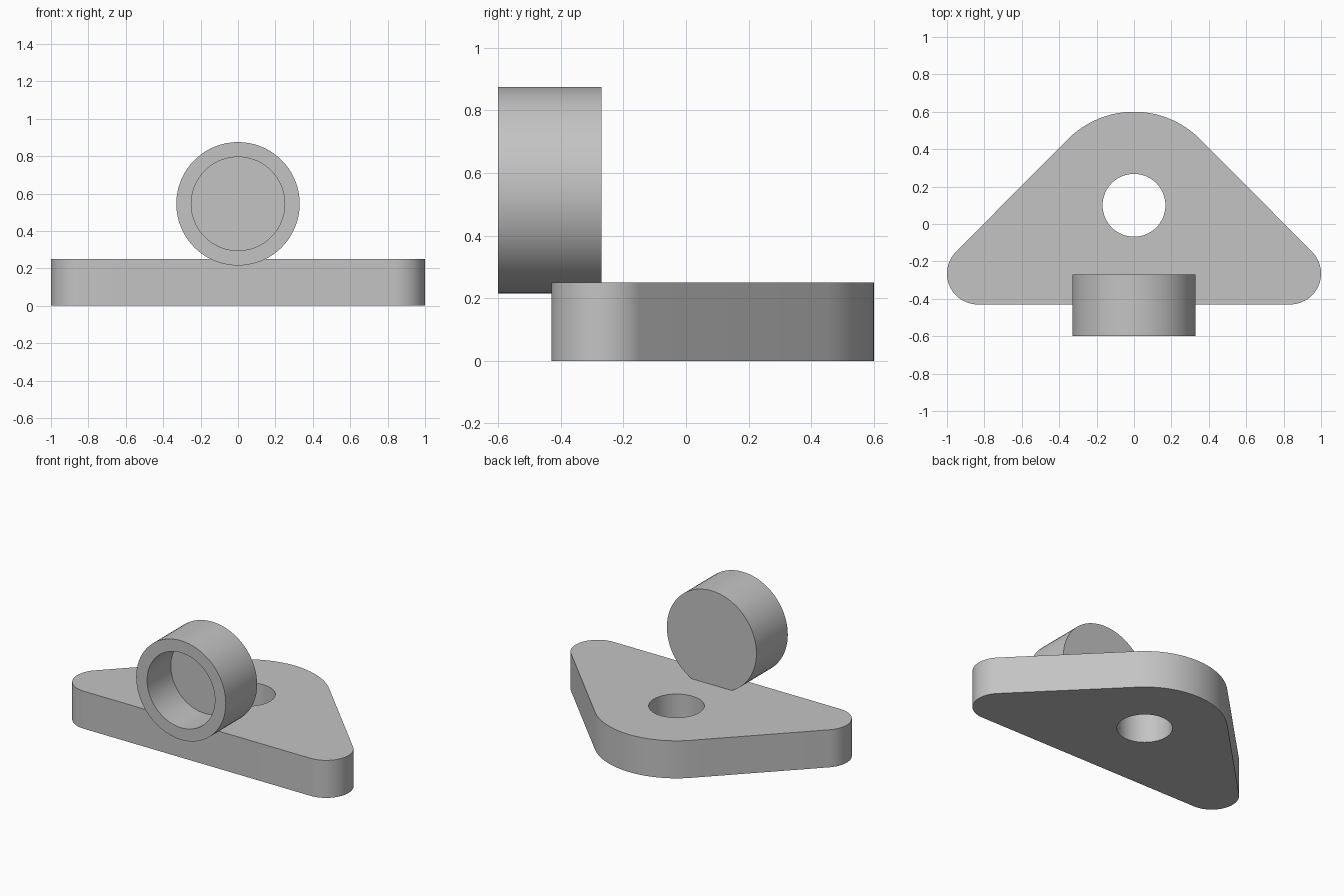
import bpy, bmesh, math
from mathutils import Vector

cube = bpy.data.objects.get("Cube")
if cube:
    bpy.data.objects.remove(cube, do_unlink=True)

# Single grey finish
grey = bpy.data.materials.new("plain_grey")
grey.use_nodes = True
colour = (0.55, 0.55, 0.55, 1)
grey.diffuse_color = colour
grey.node_tree.nodes["Principled BSDF"].inputs["Base Color"].default_value = colour


def finish(bm, name):
    """Turn a bmesh into a smooth object with sharp edges kept."""
    bmesh.ops.recalc_face_normals(bm, faces=bm.faces)
    mesh = bpy.data.meshes.new(name)
    bm.to_mesh(mesh)
    bm.free()
    mesh.materials.append(grey)
    obj = bpy.data.objects.new(name, mesh)
    bpy.context.collection.objects.link(obj)
    bpy.ops.object.select_all(action='DESELECT')
    obj.select_set(True)
    bpy.context.view_layer.objects.active = obj
    bpy.ops.object.shade_smooth_by_angle(angle=math.radians(30))
    return obj


def arc(cx, cy, radius, start, end, steps):
    angles = [math.radians(start + (end - start) * i / steps) for i in range(steps + 1)]
    return [Vector((cx + radius * math.cos(a), cy + radius * math.sin(a), 0)) for a in angles]


def add_loop(bm, points):
    verts = [bm.verts.new(p) for p in points]
    return [bm.edges.new((v, verts[i - 1])) for i, v in enumerate(verts)]


# Base plate: rounded triangle with a round through hole
HEIGHT = 0.25
outline = (arc(0, 0.1, 0.5, 45, 135, 32)
           + arc(-0.835, -0.265, 0.165, 135, 270, 24)
           + arc(0.835, -0.265, 0.165, -90, 45, 24))
hole = arc(0, 0.1, 0.168, 0, 360, 64)[:-1]
bm = bmesh.new()
edges = add_loop(bm, outline) + add_loop(bm, hole)
bmesh.ops.triangle_fill(bm, edges=edges, use_beauty=True, normal=(0, 0, 1))
top = bmesh.ops.extrude_face_region(bm, geom=bm.faces[:], use_keep_orig=True)
bmesh.ops.translate(bm, vec=(0, 0, HEIGHT),
                    verts=[g for g in top["geom"] if isinstance(g, bmesh.types.BMVert)])
finish(bm, "base_plate")

# Cup: closed at the back, open to the front, lathed around the y axis
OUTER, INNER = 0.33, 0.25
FRONT, FLOOR, BACK = -0.6, -0.35, -0.27
profile = [(0, BACK), (OUTER, BACK), (OUTER, FRONT),
           (INNER, FRONT), (INNER, FLOOR), (0, FLOOR)]
bm = bmesh.new()
verts = [bm.verts.new((r, y, 0)) for r, y in profile]
line = [bm.edges.new(pair) for pair in zip(verts, verts[1:])]
bmesh.ops.spin(bm, geom=verts + line, cent=(0, 0, 0), axis=(0, 1, 0),
               angle=math.tau, steps=72)
bmesh.ops.remove_doubles(bm, verts=bm.verts, dist=0.0001)
cup = finish(bm, "round_cup")
cup.location.z = 0.545
